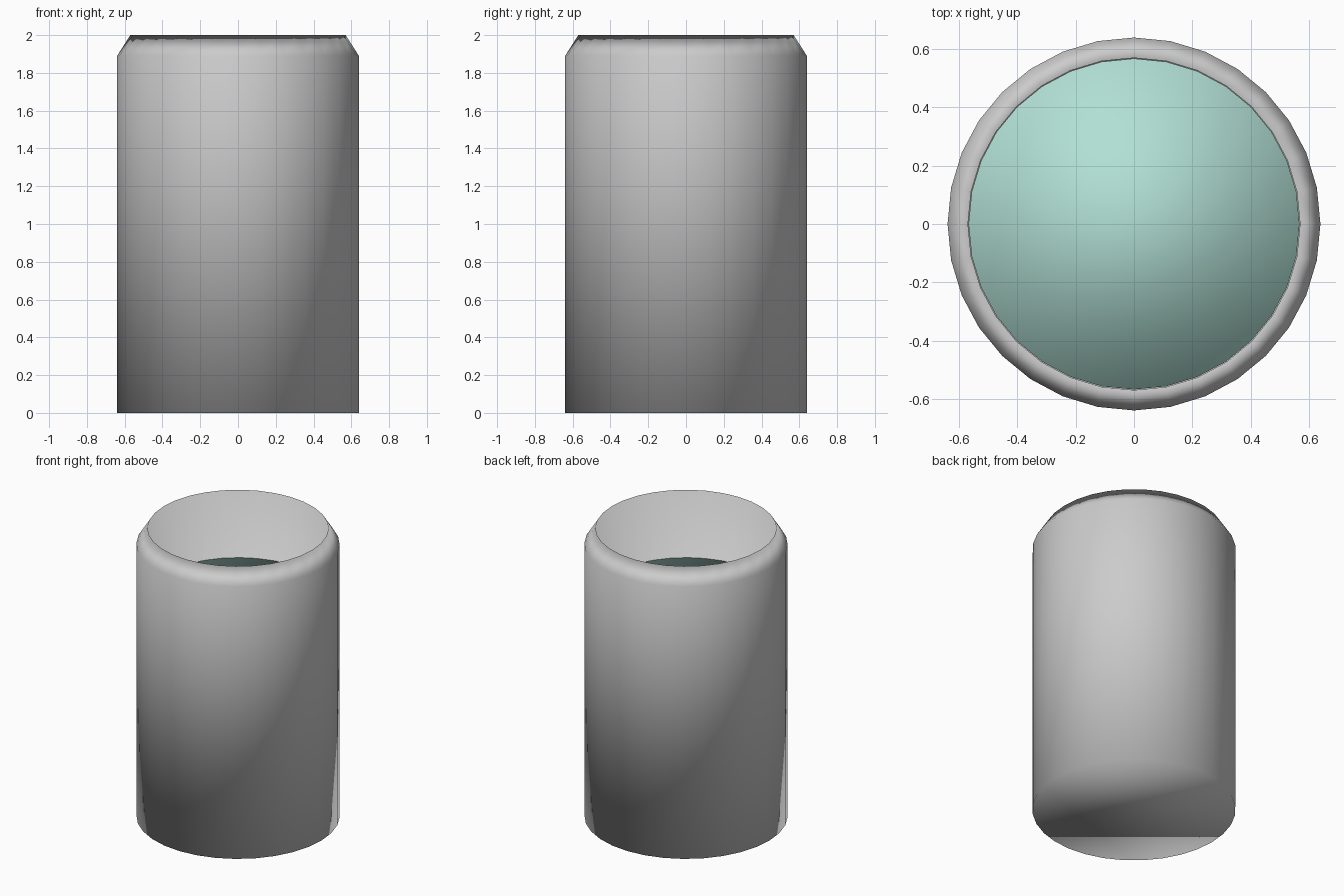
import bpy, bmesh
from math import cos, sin, pi

if "Cube" in bpy.data.objects:
    bpy.data.objects.remove(bpy.data.objects["Cube"])

SIDES = 32


def lathe(name, profile):
    """Closed solid of revolution with n-gon caps at both profile ends."""
    bm = bmesh.new()
    rings = [[bm.verts.new((r * cos(2 * pi * i / SIDES), r * sin(2 * pi * i / SIDES), z))
              for i in range(SIDES)] for r, z in profile]
    for a, b in zip(rings, rings[1:]):
        for i in range(SIDES):
            j = (i + 1) % SIDES
            bm.faces.new((a[i], a[j], b[j], b[i]))
    bm.faces.new(rings[0][::-1])
    bm.faces.new(rings[-1])
    bmesh.ops.recalc_face_normals(bm, faces=bm.faces)
    for f in bm.faces:
        f.smooth = True
    mesh = bpy.data.meshes.new(name)
    bm.to_mesh(mesh)
    bm.free()
    obj = bpy.data.objects.new(name, mesh)
    bpy.context.collection.objects.link(obj)
    return obj


# Container: straight outer wall, sloped shoulder, inner wall and floor
lathe("container", [(0.64, 0), (0.64, 1.89), (0.57, 2.0), (0.57, 0.08)])

# Coloured contents filling most of the container
contents = lathe("contents", [(0.568, 0.09), (0.568, 1.53)])
mat = bpy.data.materials.new("pale_teal")
mat.diffuse_color = (0.44, 0.74, 0.66, 1)
mat.use_nodes = True
mat.node_tree.nodes["Principled BSDF"].inputs["Base Color"].default_value = mat.diffuse_color
contents.data.materials.append(mat)
